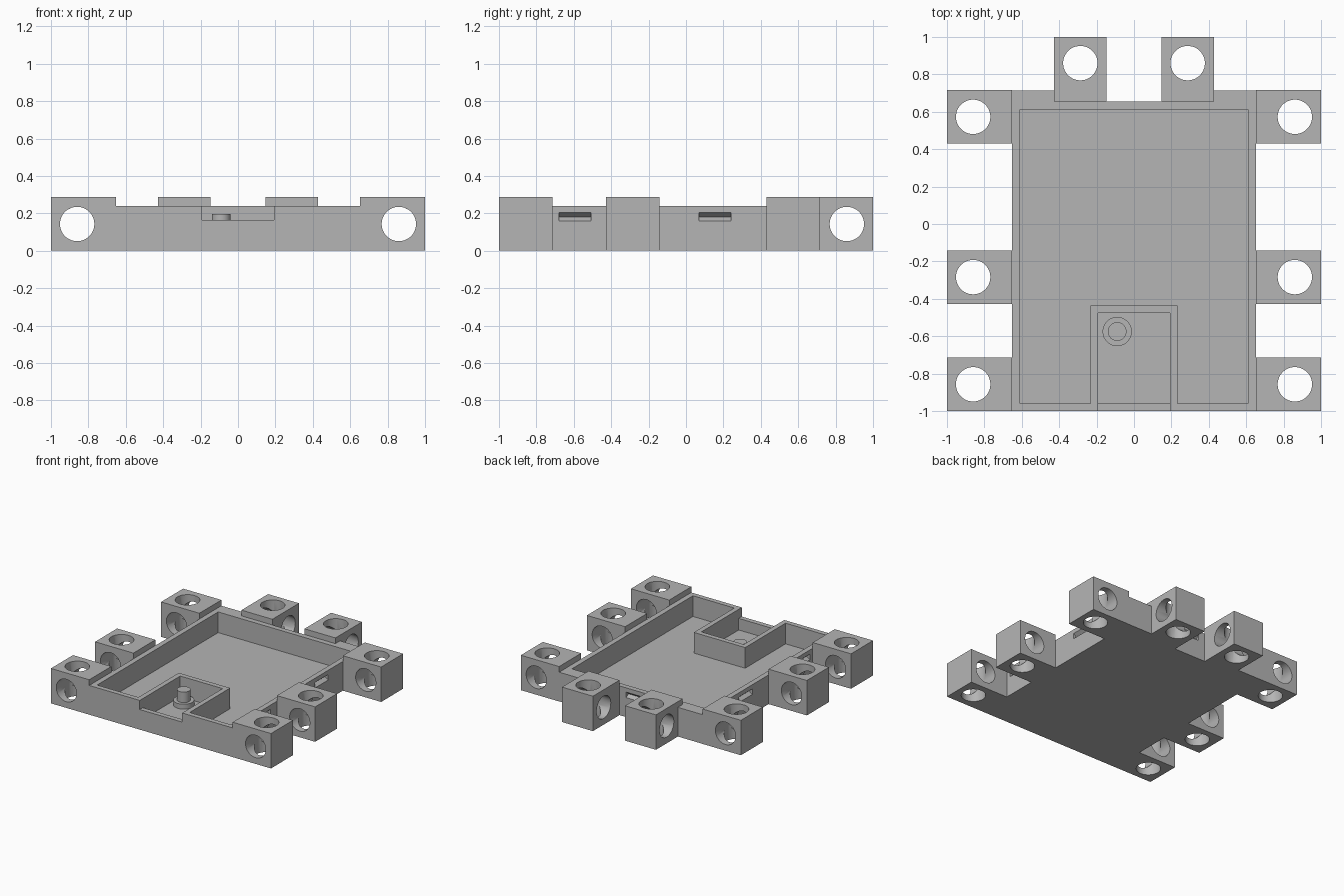
import bpy, bmesh, math
from mathutils import Matrix, Vector

cube = bpy.data.objects.get("Cube")
if cube:
    bpy.data.objects.remove(cube, do_unlink=True)

grey = bpy.data.materials.new("grey plastic")
grey.use_nodes = True
COLOUR = (0.46, 0.46, 0.46, 1)
grey.diffuse_color = COLOUR
grey.node_tree.nodes["Principled BSDF"].inputs["Base Color"].default_value = COLOUR

BODY_X, WALL, RIM, LUG_H, FLOOR = 0.652, 0.043, 0.24, 0.287, 0.07
HOLE_R, HOLE_X, HOLE_Z = 0.092, 0.86, 0.143


def box(bm, x0, x1, y0, y1, z0, z1):
    size = Vector((x1 - x0, y1 - y0, z1 - z0))
    mid = Vector((x0 + x1, y0 + y1, z0 + z1)) / 2
    bmesh.ops.create_cube(bm, size=1, matrix=Matrix.Translation(mid) @ Matrix.Diagonal(size).to_4x4())


def cylinder(bm, centre, radius, depth, axis="Z"):
    turn = {"X": Matrix.Rotation(math.pi / 2, 4, "Y"),
            "Y": Matrix.Rotation(math.pi / 2, 4, "X"), "Z": Matrix()}[axis]
    bmesh.ops.create_cone(bm, cap_ends=True, segments=48, radius1=radius, radius2=radius,
                          depth=depth, matrix=Matrix.Translation(centre) @ turn)


def groove(bm, start, along, outward, length):
    """V-shaped blind groove cut into a wall face."""
    start, along, outward = Vector(start), Vector(along), Vector(outward)
    up = Vector((0, 0, 1))
    profile = [outward * 0.02 + up * 0.16, up * 0.16, outward * -0.03 + up * 0.18,
               up * 0.205, outward * 0.02 + up * 0.205]
    face = bm.faces.new([bm.verts.new(start + p - along * length / 2) for p in profile])
    new = bmesh.ops.extrude_face_region(bm, geom=[face])["geom"]
    bmesh.ops.translate(bm, vec=along * length,
                        verts=[v for v in new if isinstance(v, bmesh.types.BMVert)])


def make(name, bm):
    bmesh.ops.recalc_face_normals(bm, faces=bm.faces)
    mesh = bpy.data.meshes.new(name)
    bm.to_mesh(mesh)
    bm.free()
    mesh.materials.append(grey)
    obj = bpy.data.objects.new(name, mesh)
    bpy.context.collection.objects.link(obj)
    return obj


def combine(target, name, bm, operation):
    """Apply a boolean with a temporary mesh, then drop that mesh."""
    tool = make(name, bm)
    tool.hide_render = True
    mod = target.modifiers.new(name, "BOOLEAN")
    mod.operation, mod.object, mod.solver = operation, tool, "EXACT"
    bpy.context.view_layer.objects.active = target
    bpy.ops.object.modifier_apply(modifier=name)
    bpy.data.objects.remove(tool, do_unlink=True)


# Tray body
bm = bmesh.new()
box(bm, -BODY_X, BODY_X, -1, 0.655, 0, RIM)
tray = make("tray", bm)

# Raised strips at the back corners
bm = bmesh.new()
for s in (-1, 1):
    xs = sorted((s * 0.35, s * BODY_X))
    box(bm, *xs, 0.6, 0.715, 0, RIM)
combine(tray, "back_strips", bm, "UNION")

# Main cavity, then the walled pocket at the front
bm = bmesh.new()
box(bm, -BODY_X + WALL, BODY_X - WALL, -0.96, 0.612, FLOOR, 1)
combine(tray, "cavity", bm, "DIFFERENCE")
bm = bmesh.new()
box(bm, -0.233, 0.233, -0.98, -0.435, 0.03, RIM)
combine(tray, "pocket_block", bm, "UNION")
bm = bmesh.new()
box(bm, -0.193, 0.193, -0.96, -0.475, FLOOR, 1)
combine(tray, "pocket_hollow", bm, "DIFFERENCE")
bm = bmesh.new()
box(bm, -0.193, 0.193, -1.1, -0.9, 0.165, 1)
combine(tray, "front_notch", bm, "DIFFERENCE")

# Connector lugs on both sides and at the back
LUG_Y = (-1, -0.427, 0.43)
bm = bmesh.new()
for s in (-1, 1):
    xs = sorted((s * BODY_X, s))
    for y in LUG_Y:
        box(bm, *xs, y, y + 0.286, 0, LUG_H)
    xs = sorted((s * 0.146, s * 0.427))
    box(bm, *xs, 0.655, 1, 0, LUG_H)
combine(tray, "lugs", bm, "UNION")

# Upright holes through every lug
bm = bmesh.new()
for s in (-1, 1):
    for y in LUG_Y:
        cylinder(bm, (s * HOLE_X, y + 0.143, HOLE_Z), HOLE_R, 1)
    cylinder(bm, (s * 0.287, HOLE_X, HOLE_Z), HOLE_R, 1)
combine(tray, "upright_holes", bm, "DIFFERENCE")

# Level holes: front to back in the side lugs, across in the back lugs
bm = bmesh.new()
for s in (-1, 1):
    cylinder(bm, (s * HOLE_X, -0.15, HOLE_Z), HOLE_R, 2, "Y")
cylinder(bm, (0, HOLE_X, HOLE_Z), HOLE_R, 1, "X")
combine(tray, "level_holes", bm, "DIFFERENCE")

# Snap grooves in the outer walls
bm = bmesh.new()
for s in (-1, 1):
    for y in (-0.593, 0.155):
        groove(bm, (s * BODY_X, y, 0), (0, 1, 0), (s, 0, 0), 0.17)
groove(bm, (0, 0.655, 0), (1, 0, 0), (0, 1, 0), 0.17)
combine(tray, "snap_grooves", bm, "DIFFERENCE")

# Stepped peg in the pocket
pegs = []
for name, radius, top in (("peg_base", 0.078, 0.11), ("peg", 0.05, 0.197)):
    bm = bmesh.new()
    cylinder(bm, (-0.09, -0.575, (FLOOR + top) / 2 - 0.005), radius, top - FLOOR + 0.01)
    pegs.append(make(name, bm))

# Smooth the round walls, keep the edges sharp
for obj in [tray] + pegs:
    bpy.ops.object.select_all(action="DESELECT")
    obj.select_set(True)
    bpy.context.view_layer.objects.active = obj
    bpy.ops.object.shade_smooth_by_angle(angle=math.radians(30))
